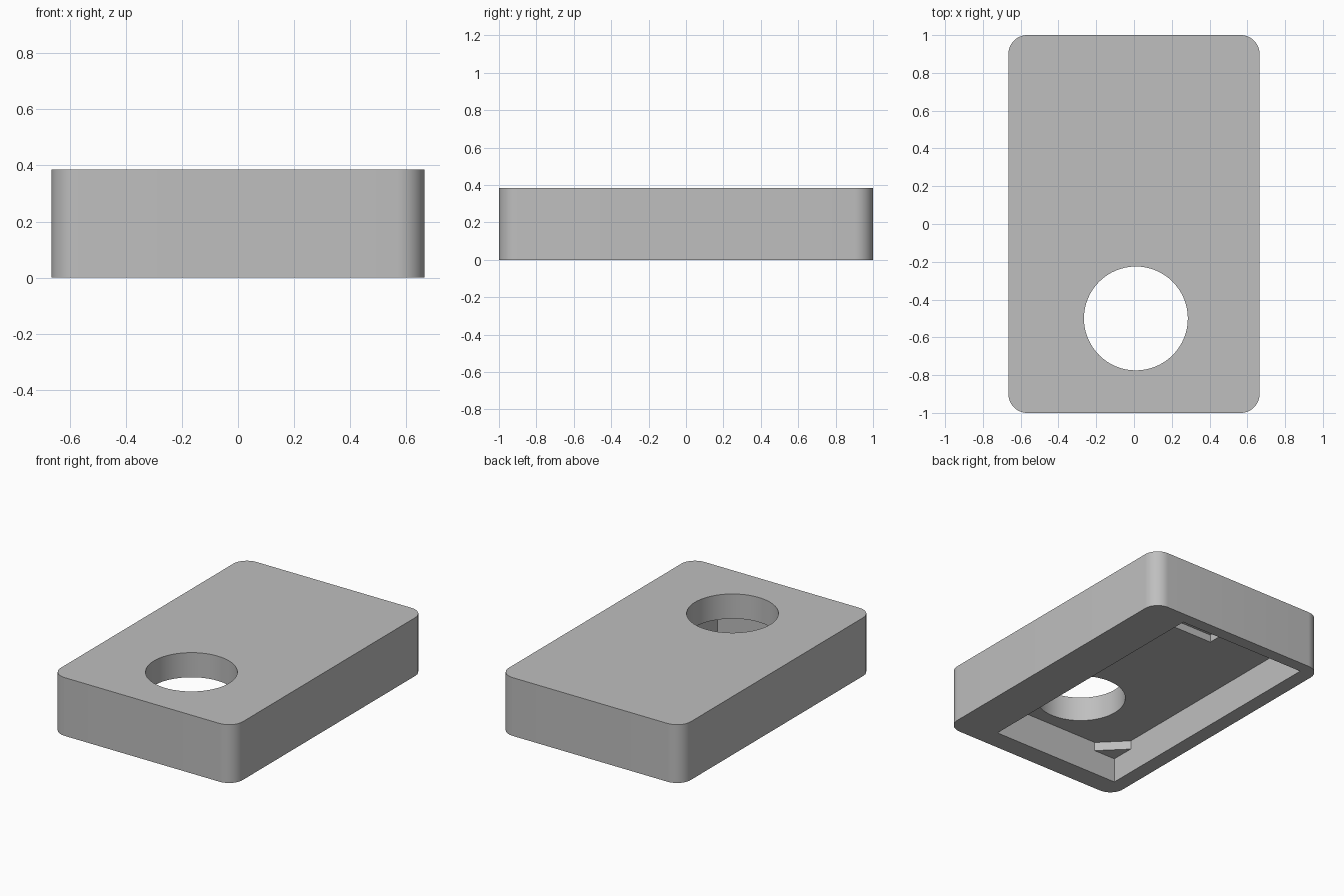
import bpy, bmesh, math
from mathutils import Matrix

cube = bpy.data.objects.get("Cube")
if cube:
    bpy.data.objects.remove(cube, do_unlink=True)

GREY = (0.52, 0.52, 0.52, 1)
mat = bpy.data.materials.new("plain grey")
mat.use_nodes = True
mat.diffuse_color = GREY
mat.node_tree.nodes["Principled BSDF"].inputs["Base Color"].default_value = GREY

HEIGHT, CEILING = 0.385, 0.222
X0, X1, Y0, Y1 = -0.565, 0.375, -0.862, 0.92   # inner walls of the cavity


def finish(name, bm):
    bmesh.ops.recalc_face_normals(bm, faces=bm.faces)
    mesh = bpy.data.meshes.new(name)
    bm.to_mesh(mesh)
    bm.free()
    mesh.materials.append(mat)
    obj = bpy.data.objects.new(name, mesh)
    bpy.context.collection.objects.link(obj)
    return obj


def box(name, x0, x1, y0, y1, z0, z1, radius=0):
    """Box between two corners, with optional rounded vertical edges."""
    bm = bmesh.new()
    place = Matrix.Translation(((x0 + x1) / 2, (y0 + y1) / 2, (z0 + z1) / 2))
    size = Matrix.Diagonal((x1 - x0, y1 - y0, z1 - z0, 1))
    bmesh.ops.create_cube(bm, size=1, matrix=place @ size)
    if radius:
        upright = [e for e in bm.edges
                   if abs(e.verts[0].co.z - e.verts[1].co.z) > 0.01]
        bmesh.ops.bevel(bm, geom=upright, offset=radius, segments=12,
                        profile=0.5, affect='EDGES')
    return finish(name, bm)


def cylinder(name, x, y, z, radius, depth):
    bm = bmesh.new()
    bmesh.ops.create_cone(bm, cap_ends=True, segments=64, radius1=radius,
                          radius2=radius, depth=depth,
                          matrix=Matrix.Translation((x, y, z)))
    return finish(name, bm)


def corner_tab(name, x, y, sx, sy, leg, z0, z1):
    """Triangular prism filling an inside corner."""
    bm = bmesh.new()
    corners = [(x, y), (x + sx * leg, y), (x, y + sy * leg)]
    face = bm.faces.new([bm.verts.new((px, py, z0)) for px, py in corners])
    top = bmesh.ops.extrude_face_region(bm, geom=[face])["geom"]
    bmesh.ops.translate(bm, vec=(0, 0, z1 - z0),
                        verts=[g for g in top if isinstance(g, bmesh.types.BMVert)])
    return finish(name, bm)


def activate(obj):
    bpy.ops.object.select_all(action='DESELECT')
    obj.select_set(True)
    bpy.context.view_layer.objects.active = obj


def cut(obj, cutter):
    cutter.hide_render = True
    mod = obj.modifiers.new("cut", 'BOOLEAN')
    mod.operation, mod.solver, mod.object = 'DIFFERENCE', 'EXACT', cutter
    activate(obj)
    bpy.ops.object.modifier_apply(modifier=mod.name)
    bpy.data.objects.remove(cutter, do_unlink=True)


# Rounded housing, open underneath
housing = box("housing", -0.665, 0.665, -1, 1, 0, HEIGHT, radius=0.1)
cut(housing, box("cavity_cutter", X0, X1, Y0, Y1, -0.1, CEILING))
# Shallow pocket in the cavity ceiling
cut(housing, box("pocket_cutter", -0.157, 0.177, 0.545, 0.8, 0.15, CEILING + 0.05))
# Round opening through the top
cut(housing, cylinder("opening_cutter", 0.01, -0.5, 0.35, 0.275, 0.5))
activate(housing)
bpy.ops.object.shade_smooth_by_angle(angle=math.radians(30))

# Corner tabs inside the cavity
for side, x, sx in (("right", X0, 1), ("left", X1, -1)):
    for end, y, sy in (("front", Y0, 1), ("back", Y1, -1)):
        corner_tab(f"{end}_{side}_corner_tab", x, y, sx, sy, 0.158, 0.164, CEILING)
